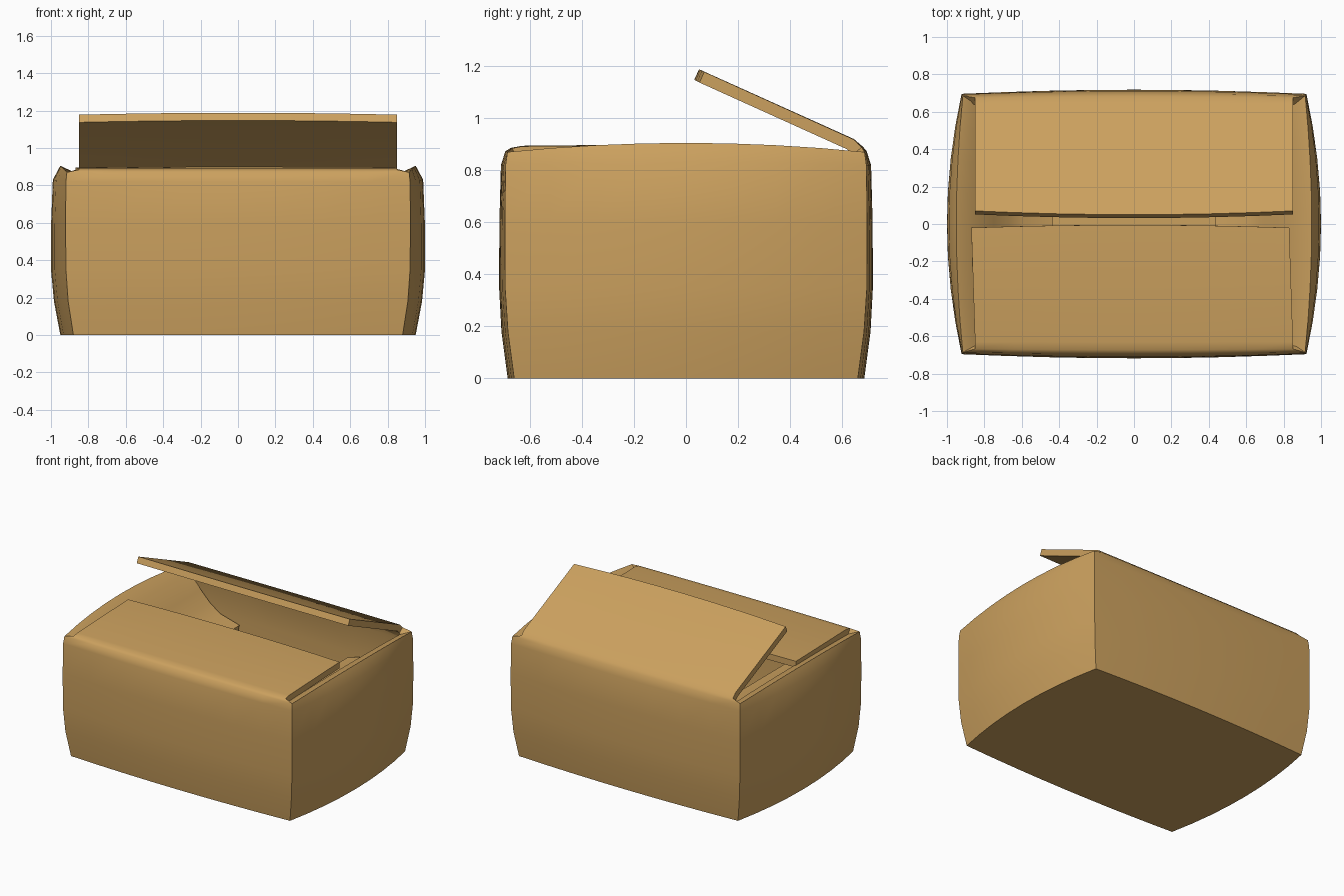
import bpy, bmesh, math

if "Cube" in bpy.data.objects:
    bpy.data.objects.remove(bpy.data.objects["Cube"])

card = bpy.data.materials.new("cardboard brown")
card.diffuse_color = (0.60, 0.355, 0.113, 1)
card.use_nodes = True
card.node_tree.nodes["Principled BSDF"].inputs["Base Color"].default_value = card.diffuse_color

# wall levels: corner x, corner y, z, side bulge, front bulge, side rise, front rise
WALL = [
    (0.880, 0.660, 0.000, 0.070, 0.025, 0.00, 0.000),
    (0.908, 0.684, 0.180, 0.076, 0.025, 0.00, 0.000),
    (0.920, 0.695, 0.350, 0.080, 0.023, 0.00, 0.000),
    (0.922, 0.696, 0.600, 0.077, 0.021, 0.00, 0.000),
    (0.920, 0.693, 0.820, 0.070, 0.018, 0.01, 0.000),
    (0.915, 0.686, 0.870, 0.035, 0.008, 0.035, 0.003),
]
# flap rows: half width, distance out, bulge, z, rise, sideways shift
FRONT = [(0.85, 0.668, 0.005, 0.884, 0.002, 0), (0.85, 0.63, 0, 0.892, 0.002, 0),
         (0.85, 0.02, -0.015, 0.896, 0.004, -0.02)]
BACK = [(0.85, 0.675, 0.005, 0.888, 0.002, 0), (0.85, 0.645, 0, 0.918, 0.002, 0),
        (0.85, 0.07, -0.02, 1.178, 0.01, 0)]
SIDE = [(0.655, 0.85, 0, 0.848, 0.01, 0), (0.645, 0.75, 0, 0.745, 0, 0),
        (0.64, 0.67, 0, 0.67, 0, 0), (0.64, 0.59, 0, 0.615, 0, 0),
        (0.64, 0.435, 0, 0.572, 0, 0)]

bm = bmesh.new()


def sheet(rows, turn, cols=8):
    """One wall and its flap as a bowed grid, turned about z."""
    c, s = round(math.cos(turn)), round(math.sin(turn))
    grid = []
    for half, out, bulge, z, rise, shift in rows:
        line = []
        for i in range(cols + 1):
            t = 2 * i / cols - 1
            bow = 1 - t * t
            x, y = t * half + shift, -(out + bulge * bow)
            line.append(bm.verts.new((c * x - s * y, s * x + c * y, z + rise * bow)))
        grid.append(line)
    for a, b in zip(grid, grid[1:]):
        for i in range(cols):
            bm.faces.new((a[i], a[i + 1], b[i + 1], b[i]))


long_wall = [(x, y, fb, z, fr, 0) for x, y, z, sb, fb, sr, fr in WALL]
short_wall = [(y, x, sb, z, sr, 0) for x, y, z, sb, fb, sr, fr in WALL]
for k, rows in enumerate((long_wall + FRONT, short_wall + SIDE,
                          long_wall + BACK, short_wall + SIDE)):
    sheet(rows, k * math.pi / 2)

# join the corners and close the bottom
bmesh.ops.remove_doubles(bm, verts=bm.verts, dist=0.0005)
rim = [e for e in bm.edges if all(v.co.z < 0.0005 for v in e.verts)]
bmesh.ops.holes_fill(bm, edges=rim, sides=0)
bmesh.ops.recalc_face_normals(bm, faces=[f for f in bm.faces if len(f.verts) > 4])
for f in bm.faces:
    if len(f.verts) > 4 and f.normal.z > 0:
        f.normal_flip()

mesh = bpy.data.meshes.new("cardboard_box")
bm.to_mesh(mesh)
bm.free()
mesh.materials.append(card)
box = bpy.data.objects.new("cardboard_box", mesh)
bpy.context.collection.objects.link(box)
bpy.context.view_layer.objects.active = box
box.select_set(True)

# board thickness, inward
solid = box.modifiers.new("thickness", 'SOLIDIFY')
solid.thickness = 0.045
solid.offset = -1
solid.use_even_offset = True
bpy.ops.object.modifier_apply(modifier=solid.name)
bpy.ops.object.shade_smooth_by_angle(angle=math.radians(50))
